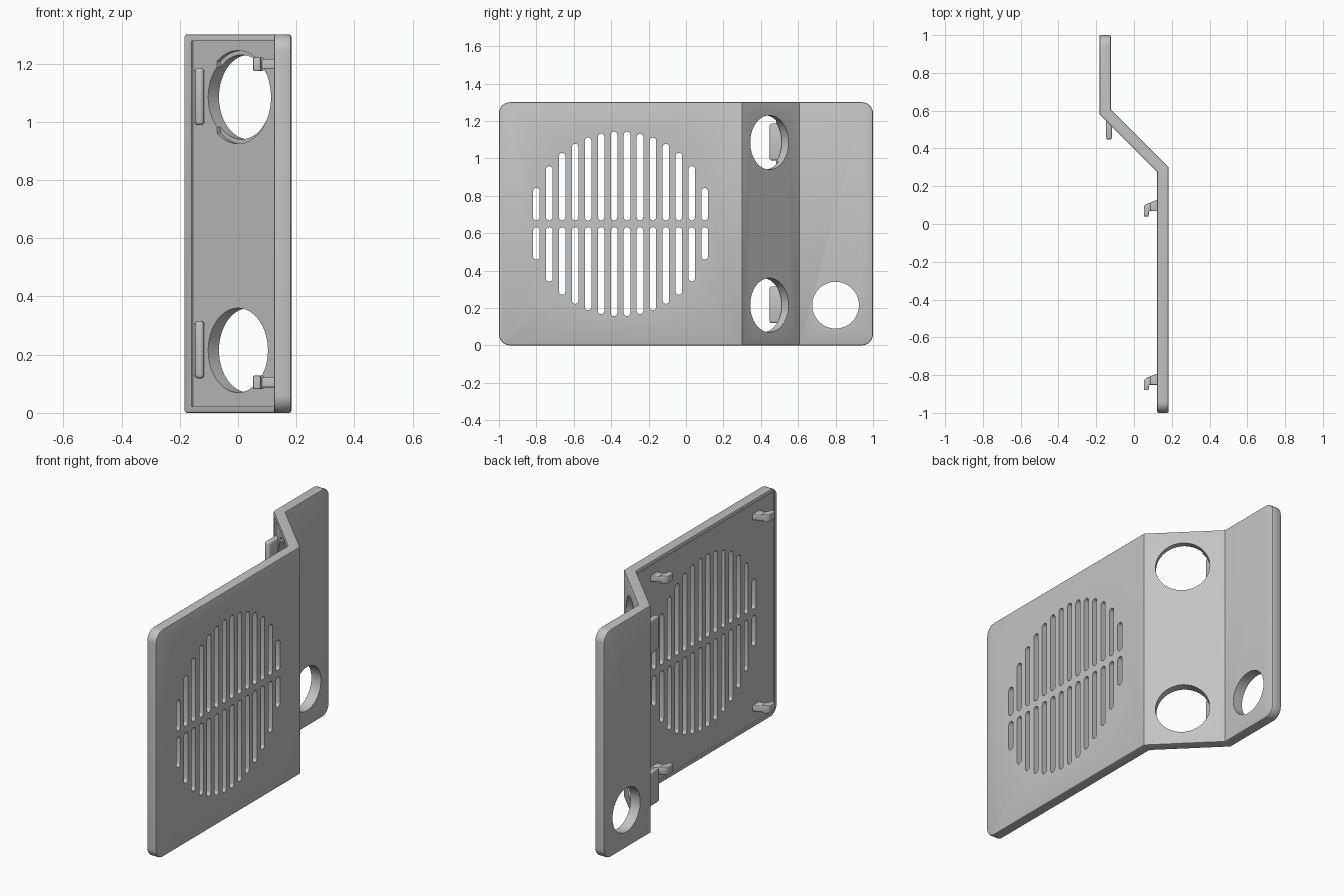
import bpy, bmesh, math
from mathutils import Matrix, Vector

cube = bpy.data.objects.get("Cube")
if cube:
    bpy.data.objects.remove(cube)

grey = bpy.data.materials.new("plain_grey")
grey.use_nodes = True
grey.diffuse_color = (0.55, 0.55, 0.55, 1)
grey.node_tree.nodes["Principled BSDF"].inputs["Base Color"].default_value = (0.55, 0.55, 0.55, 1)


def frame(u, v, origin=(0, 0, 0)):
    """Local x runs along u, local y along v."""
    u, v = Vector(u).normalized(), Vector(v).normalized()
    m = Matrix((u, v, u.cross(v))).transposed().to_4x4()
    m.translation = origin
    return m


def add_prism(bm, points, low, high, matrix=Matrix()):
    bottom = [bm.verts.new(matrix @ Vector((x, y, low))) for x, y in points]
    top = [bm.verts.new(matrix @ Vector((x, y, high))) for x, y in points]
    bm.faces.new(bottom[::-1])
    bm.faces.new(top)
    for i in range(len(points)):
        j = (i + 1) % len(points)
        bm.faces.new((bottom[i], bottom[j], top[j], top[i]))


def arc(cx, cy, r, start, end, steps):
    angles = [math.radians(start + (end - start) * i / steps) for i in range(steps + 1)]
    return [(cx + r * math.cos(a), cy + r * math.sin(a)) for a in angles]


def circle(cx, cy, r):
    return arc(cx, cy, r, 0, 360, 64)[:-1]


def finish(bm, name):
    bmesh.ops.recalc_face_normals(bm, faces=bm.faces)
    mesh = bpy.data.meshes.new(name)
    bm.to_mesh(mesh)
    bm.free()
    mesh.materials.append(grey)
    obj = bpy.data.objects.new(name, mesh)
    bpy.context.collection.objects.link(obj)
    return obj


def activate(obj):
    bpy.ops.object.select_all(action='DESELECT')
    obj.select_set(True)
    bpy.context.view_layer.objects.active = obj


def smooth(obj):
    activate(obj)
    bpy.ops.object.shade_smooth_by_angle(angle=math.radians(35))


def cut(obj, bm):
    cutter = finish(bm, "cutter")
    cutter.hide_render = True
    activate(obj)
    mod = obj.modifiers.new("cut", 'BOOLEAN')
    mod.operation = 'DIFFERENCE'
    mod.solver = 'EXACT'
    mod.object = cutter
    bpy.ops.object.modifier_apply(modifier=mod.name)
    bpy.data.objects.remove(cutter)


# Bent cover plate with rounded corners and softened rim
height = 1.3
bm = bmesh.new()
add_prism(bm, [(0.183, -1), (0.183, 0.3), (-0.123, 0.606), (-0.123, 1),
               (-0.183, 1), (-0.183, 0.581), (0.123, 0.275), (0.123, -1)], 0, height)
bmesh.ops.recalc_face_normals(bm, faces=bm.faces)
corners = [e for e in bm.edges if all(abs(v.co.y) > 0.99 for v in e.verts)
           and abs(e.verts[0].co.z - e.verts[1].co.z) < 0.01]
bmesh.ops.bevel(bm, geom=corners, offset=0.06, segments=8, profile=0.5, affect='EDGES')
rim = [e for e in bm.edges if e.calc_face_angle(0) > math.radians(60)]
bmesh.ops.bevel(bm, geom=rim, offset=0.007, segments=2, profile=0.5, affect='EDGES')
plate = finish(bm, "cover_plate")

# Shallow recess on the inner side
bm = bmesh.new()
add_prism(bm, [(0.131, -0.977), (0.131, 0.278), (-0.155, 0.564),
               (-0.18, 0.539), (0.09, 0.26), (0.09, -0.977)], 0.022, height - 0.022)
cut(plate, bm)

# Grille: columns of rounded slots filling a circle
side = frame((0, 1, 0), (0, 0, 1))
half = 0.0175
bm = bmesh.new()
for i in range(14):
    offset = (i - 6.5) * 0.0693
    y = -0.35 + offset
    reach = math.sqrt(0.495 ** 2 - (abs(offset) + 0.006) ** 2)
    for low, high in ((0.668, 0.65 + reach), (0.65 - reach, 0.632)):
        add_prism(bm, arc(y, low + half, half, 180, 360, 8)
                  + arc(y, high - half, half, 0, 180, 8), 0.05, 0.25, side)
cut(plate, bm)

# Round holes: one in the back panel, two through the slope
slopes = [frame((1, -1, 0), (0, 0, 1), (0.037, 0.446, z)) for z in (0.215, 1.085)]
bm = bmesh.new()
add_prism(bm, circle(0.8, 0.215, 0.125), -0.25, 0, side)
for m in slopes:
    add_prism(bm, circle(0, 0, 0.145), -0.06, 0.12, m)
cut(plate, bm)

# Partial counterbore behind the upper hole
bm = bmesh.new()
add_prism(bm, arc(0, 0, 0.16, -130, 130, 48), 0.035, 0.1, slopes[1])
cut(plate, bm)
smooth(plate)


def detail(name, points, low, high, bevel):
    bm = bmesh.new()
    add_prism(bm, points, low, high)
    bmesh.ops.recalc_face_normals(bm, faces=bm.faces)
    bmesh.ops.bevel(bm, geom=bm.edges[:], offset=bevel, segments=3,
                    profile=0.5, affect='EDGES')
    smooth(finish(bm, name))


# Snap clips: a stem with a wider hooked head
for level, z in (("lower", 0.105), ("upper", 1.198)):
    for place, y in (("front", -0.92), ("middle", 0)):
        name = f"{level}_{place}_clip"
        detail(name + "_stem", [(0.135, y + 0.068), (0.135, y + 0.133),
                                (0.07, y + 0.107), (0.07, y + 0.068)],
               z - 0.017, z + 0.017, 0.004)
        detail(name + "_head", [(0.088, y + 0.07), (0.088, y + 0.112), (0.065, y + 0.105),
                                (0.052, y + 0.092), (0.052, y + 0.04),
                                (0.077, y + 0.04), (0.08, y + 0.068)],
               z - 0.023, z + 0.023, 0.004)

# Locating tabs standing on the slope
for level, z in (("lower", 0.217), ("upper", 1.087)):
    detail(level + "_tab", [(-0.15, 0.575), (-0.115, 0.54), (-0.117, 0.447), (-0.147, 0.447)],
           z - 0.098, z + 0.098, 0.011)
